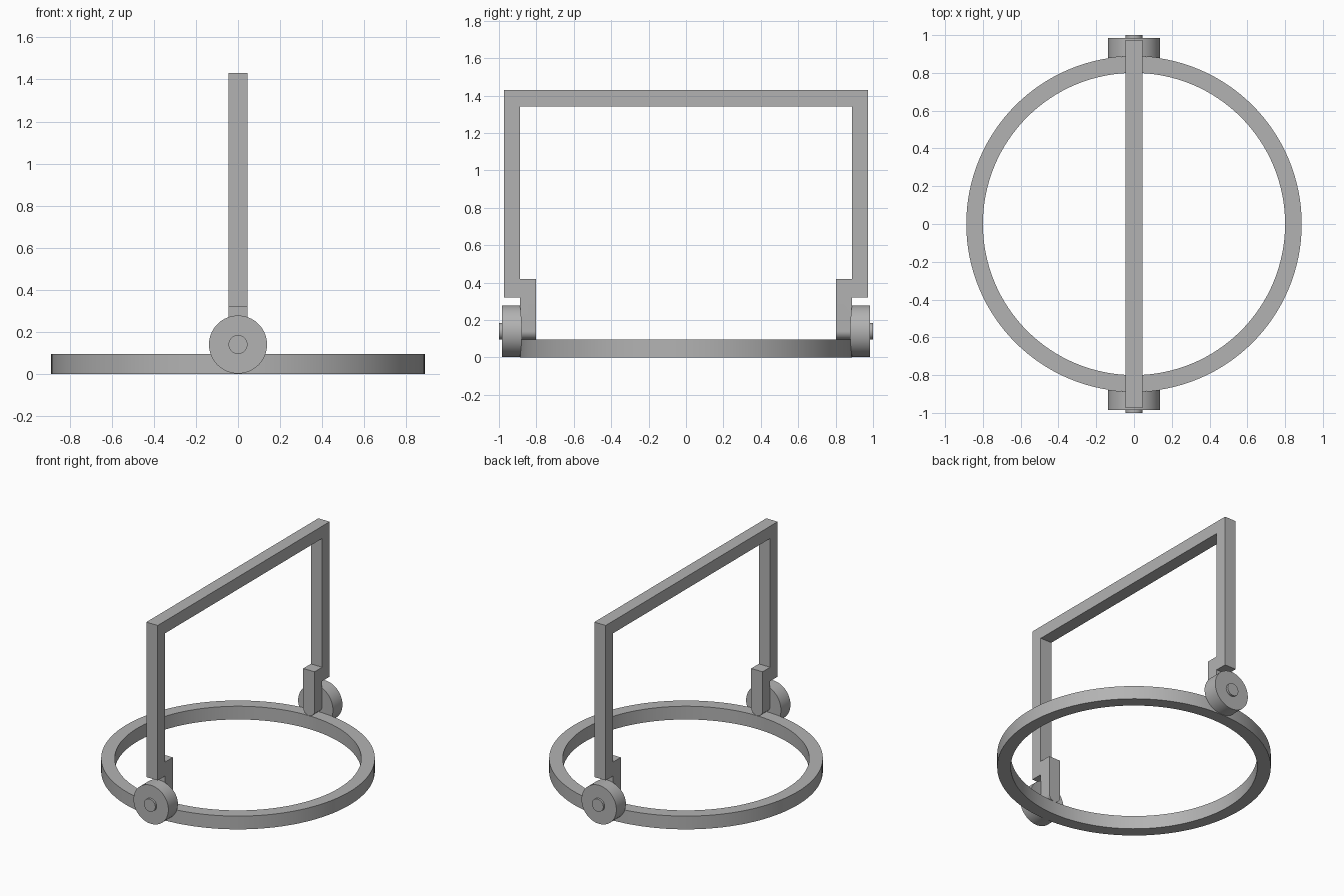
import bpy
import bmesh
from math import cos, sin, pi, sqrt, radians

cube = bpy.data.objects.get("Cube")
if cube:
    bpy.data.objects.remove(cube, do_unlink=True)

RING_OUT, RING_IN, RING_H = 0.888, 0.80, 0.095
AXLE_Z, WHEEL_R, PIN_R = 0.14, 0.138, 0.045
BAR = 0.045          # half width of the frame bar
FOOT_IN, ARM_OUT = 0.802, 0.973

grey = bpy.data.materials.new("plain_grey")
grey.use_nodes = True
colour = (0.45, 0.45, 0.45, 1)
grey.diffuse_color = colour
grey.node_tree.nodes["Principled BSDF"].inputs["Base Color"].default_value = colour


def finish(name, bm):
    """Turn a bmesh into a shaded object with the grey material."""
    bmesh.ops.recalc_face_normals(bm, faces=bm.faces[:])
    mesh = bpy.data.meshes.new(name)
    bm.to_mesh(mesh)
    bm.free()
    mesh.materials.append(grey)
    obj = bpy.data.objects.new(name, mesh)
    bpy.context.collection.objects.link(obj)
    bpy.ops.object.select_all(action='DESELECT')
    obj.select_set(True)
    bpy.context.view_layer.objects.active = obj
    bpy.ops.object.shade_smooth_by_angle(angle=radians(30))
    return obj


def loft(bm, loops, closed=False):
    """Bridge equal-length point loops with quads; return the vertex loops."""
    rows = [[bm.verts.new(p) for p in loop] for loop in loops]
    pairs = list(zip(rows, rows[1:]))
    if closed:
        pairs.append((rows[-1], rows[0]))
    for a, b in pairs:
        for i in range(len(a)):
            j = (i + 1) % len(a)
            bm.faces.new((a[i], a[j], b[j], b[i]))
    return rows


def circle(r, count):
    return [(r * cos(2 * pi * i / count), r * sin(2 * pi * i / count)) for i in range(count)]


# Base ring: a rectangular section swept round the vertical axis
bm = bmesh.new()
section = [(RING_OUT, 0), (RING_OUT, RING_H), (RING_IN, RING_H), (RING_IN, 0)]
loft(bm, [[(x, y, z) for x, y in circle(r, 128)] for r, z in section], closed=True)
finish("base_ring", bm)

# Handle frame: stepped side outline extruded across x
half = [(FOOT_IN, AXLE_Z - BAR), (RING_OUT, AXLE_Z - BAR), (RING_OUT, 0.32),
        (ARM_OUT, 0.32), (ARM_OUT, 1.43)]
inner = [(RING_OUT, 1.342), (RING_OUT, 0.42), (FOOT_IN, 0.42)]
outline = half + [(-y, z) for y, z in reversed(half)]
outline += [(-y, z) for y, z in reversed(inner)] + inner
bm = bmesh.new()
sides = loft(bm, [[(x, y, z) for y, z in outline] for x in (-BAR, BAR)])
for side in sides:
    bm.faces.new(side)

# Round the lower end of both feet about the axle
foot_edges = [e for e in bm.edges
              if all(v.co.z < AXLE_Z for v in e.verts)
              and abs(e.verts[0].co.y - e.verts[1].co.y) > 0.01]
bmesh.ops.bevel(bm, geom=foot_edges, offset=BAR * 0.998, segments=12,
                profile=0.5, affect='EDGES', clamp_overlap=False)
bmesh.ops.remove_doubles(bm, verts=bm.verts[:], dist=0.0003)
finish("handle_frame", bm)

for side, label in ((-1, "front"), (1, "back")):
    # Wheel with an inner face hollowed to hug the ring
    bm = bmesh.new()
    n = 64
    rim = circle(WHEEL_R, n)
    outer, hollow = loft(bm, [
        [(x, side * 0.985, z + AXLE_Z) for x, z in rim],
        [(x, side * sqrt(RING_OUT ** 2 - x * x), z + AXLE_Z) for x, z in rim]])
    bm.faces.new(outer)
    for i in range(n // 2):
        strip = [hollow[i], hollow[i + 1], hollow[-i - 1], hollow[-i]]
        bm.faces.new(list(dict.fromkeys(strip)))
    finish(label + "_wheel", bm)

    # Axle pin standing proud of the wheel
    bm = bmesh.new()
    ends = loft(bm, [[(x, side * y, z + AXLE_Z) for x, z in circle(PIN_R, 40)]
                     for y in (0.95, 1.0)])
    for end in ends:
        bm.faces.new(end)
    finish(label + "_axle_pin", bm)
